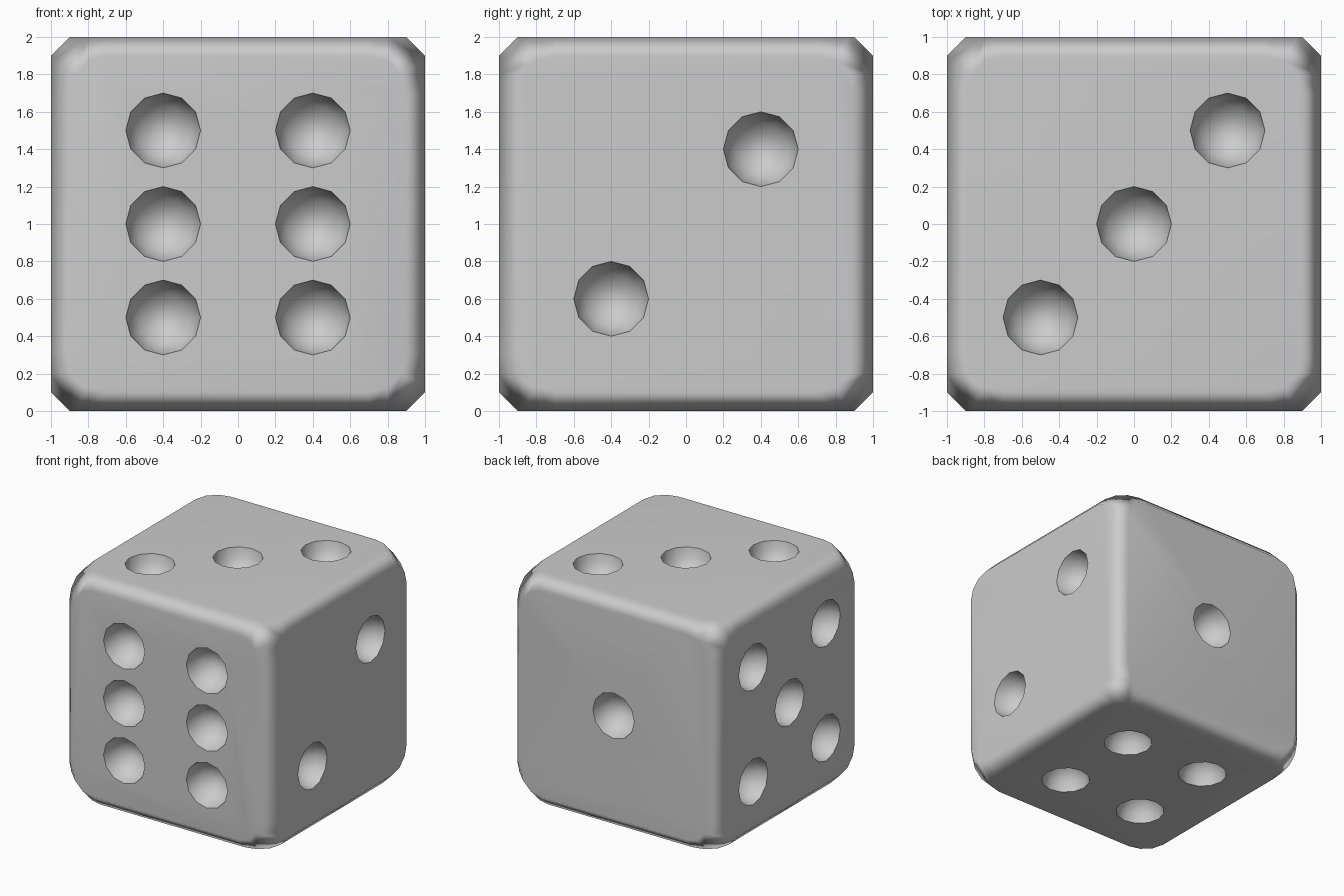
import bpy, bmesh
from math import radians, sin, cos, pi
from mathutils import Vector, Matrix

if "Cube" in bpy.data.objects:
    bpy.data.objects.remove(bpy.data.objects["Cube"])

X, Y, Z = Vector((1, 0, 0)), Vector((0, 1, 0)), Vector((0, 0, 1))
CENTRE = Vector((0, 0, 1))
# face: outward normal, u axis, v axis
FACES = {"front": (-Y, X, Z), "back": (Y, X, Z), "right": (X, Y, Z),
         "left": (-X, Y, Z), "top": (Z, X, Y), "bottom": (-Z, X, Y)}
QUAD4 = [(u, v) for u in (-.4, .4) for v in (-.4, .4)]
PIPS = {"front": [(u, v) for u in (-.4, .4) for v in (-.5, 0, .5)],
        "back": [(0, 0)],
        "right": [(-.4, -.4), (.4, .4)],
        "left": [(0, 0)] + [(u, v) for u in (-.5, .5) for v in (-.5, .5)],
        "top": [(-.5, -.5), (0, 0), (.5, .5)],
        "bottom": QUAD4}


def to_object(bm, name):
    mesh = bpy.data.meshes.new(name)
    bm.to_mesh(mesh)
    bm.free()
    ob = bpy.data.objects.new(name, mesh)
    bpy.context.collection.objects.link(ob)
    return ob


# Body: hull of six rounded-square faces, giving chamfers and soft corners
bm = bmesh.new()
for n, u, v in FACES.values():
    for su in (-1, 1):
        for sv in (-1, 1):
            for k in range(4):
                a = k * pi / 6
                bm.verts.new(CENTRE + n + u * su * (.7 + .2 * cos(a))
                             + v * sv * (.7 + .2 * sin(a)))
bmesh.ops.convex_hull(bm, input=bm.verts[:])
bmesh.ops.dissolve_limit(bm, angle_limit=radians(1), verts=bm.verts[:], edges=bm.edges[:])
bmesh.ops.recalc_face_normals(bm, faces=bm.faces[:])
die = to_object(bm, "die")

# Pip cutters: spheres sunk halfway into each face
bm = bmesh.new()
for side, spots in PIPS.items():
    n, u, v = FACES[side]
    w = n if u.cross(v).dot(n) > 0 else -n
    rot = Matrix((u, v, w)).transposed().to_4x4()
    for pu, pv in spots:
        place = Matrix.Translation(CENTRE + n + u * pu + v * pv) @ rot
        bmesh.ops.create_uvsphere(bm, u_segments=12, v_segments=8, radius=.2, matrix=place)
cutter = to_object(bm, "pip_cutter")
cutter.hide_render = True

# Carve the pips and shade
bpy.context.view_layer.objects.active = die
die.select_set(True)
cut = die.modifiers.new("pips", 'BOOLEAN')
cut.operation = 'DIFFERENCE'
cut.solver = 'EXACT'
cut.object = cutter
bpy.ops.object.modifier_apply(modifier=cut.name)
bpy.data.objects.remove(cutter)
bpy.ops.object.shade_smooth_by_angle(angle=radians(50))
soft = die.modifiers.new("face_normals", 'WEIGHTED_NORMAL')
soft.keep_sharp = True
